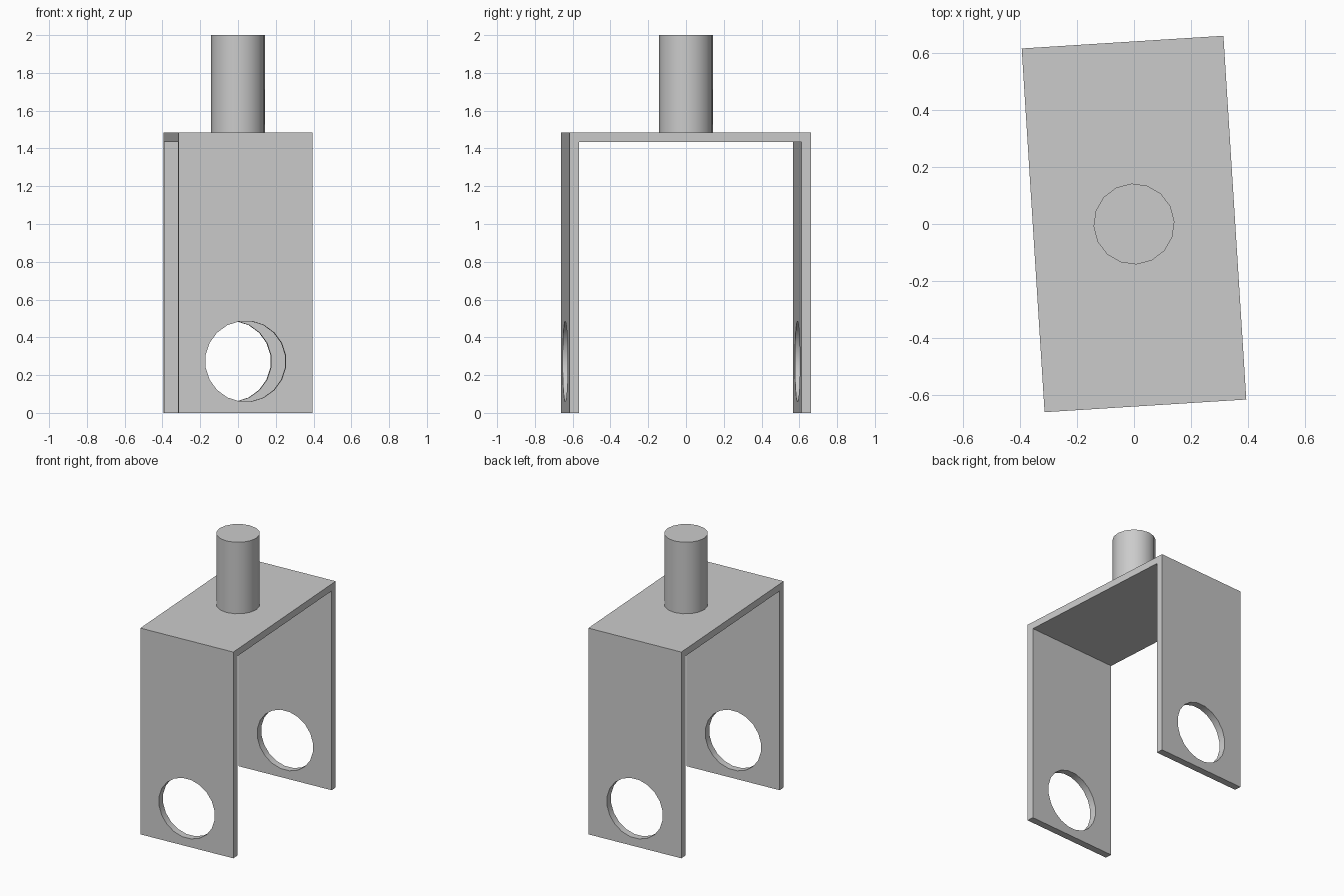
import bpy, bmesh, math
from mathutils import Matrix

if "Cube" in bpy.data.objects:
    bpy.data.objects.remove(bpy.data.objects["Cube"], do_unlink=True)

TURN = Matrix.Rotation(math.radians(3.6), 4, 'Z')
WIDTH, DEPTH, TOP, THICK = 0.711, 1.282, 1.485, 0.05

grey = bpy.data.materials.new("plain grey")
grey.use_nodes = True
grey.diffuse_color = (0.6, 0.6, 0.6, 1)
grey.node_tree.nodes["Principled BSDF"].inputs["Base Color"].default_value = (0.6, 0.6, 0.6, 1)


def add_object(name, bm):
    bmesh.ops.recalc_face_normals(bm, faces=bm.faces[:])
    mesh = bpy.data.meshes.new(name)
    bm.to_mesh(mesh)
    bm.free()
    mesh.materials.append(grey)
    obj = bpy.data.objects.new(name, mesh)
    bpy.context.collection.objects.link(obj)
    return obj


def cylinder(name, radius, length, sides, matrix):
    bm = bmesh.new()
    bmesh.ops.create_cone(bm, cap_ends=True, segments=sides, radius1=radius,
                          radius2=radius, depth=length, matrix=matrix)
    return add_object(name, bm)


def smooth(obj):
    bpy.ops.object.select_all(action='DESELECT')
    obj.select_set(True)
    bpy.context.view_layer.objects.active = obj
    bpy.ops.object.shade_smooth_by_angle(angle=math.radians(30))


# U-shaped bracket: side profile extruded across the width
outer, inner = DEPTH / 2, DEPTH / 2 - THICK
profile = [(-outer, 0), (-inner, 0), (-inner, TOP - THICK), (inner, TOP - THICK),
           (inner, 0), (outer, 0), (outer, TOP), (-outer, TOP)]
bm = bmesh.new()
face = bm.faces.new([bm.verts.new((-WIDTH / 2, y, z)) for y, z in profile])
side = bmesh.ops.extrude_face_region(bm, geom=[face])
bmesh.ops.translate(bm, vec=(WIDTH, 0, 0),
                    verts=[v for v in side["geom"] if isinstance(v, bmesh.types.BMVert)])
bracket = add_object("fork_bracket", bm)

# Axle holes through both legs
sides = 20
cutter = cylinder("axle_hole_cutter", 0.2145, 2, sides,
                  Matrix.Translation((0, 0, 0.273)) @ Matrix.Rotation(math.pi / 2, 4, 'X')
                  @ Matrix.Rotation(math.pi / sides, 4, 'Z'))
cutter.hide_render = True
cut = bracket.modifiers.new("axle_holes", 'BOOLEAN')
cut.operation, cut.solver, cut.object = 'DIFFERENCE', 'EXACT', cutter
bpy.context.view_layer.objects.active = bracket
bracket.select_set(True)
bpy.ops.object.modifier_apply(modifier=cut.name)
bpy.data.objects.remove(cutter, do_unlink=True)
bracket.data.transform(TURN)
smooth(bracket)

# Upright stem on top of the bracket
stem = cylinder("stem", 0.1425, 2 - TOP, 16,
                TURN @ Matrix.Translation((0, 0, (2 + TOP) / 2)))
smooth(stem)
